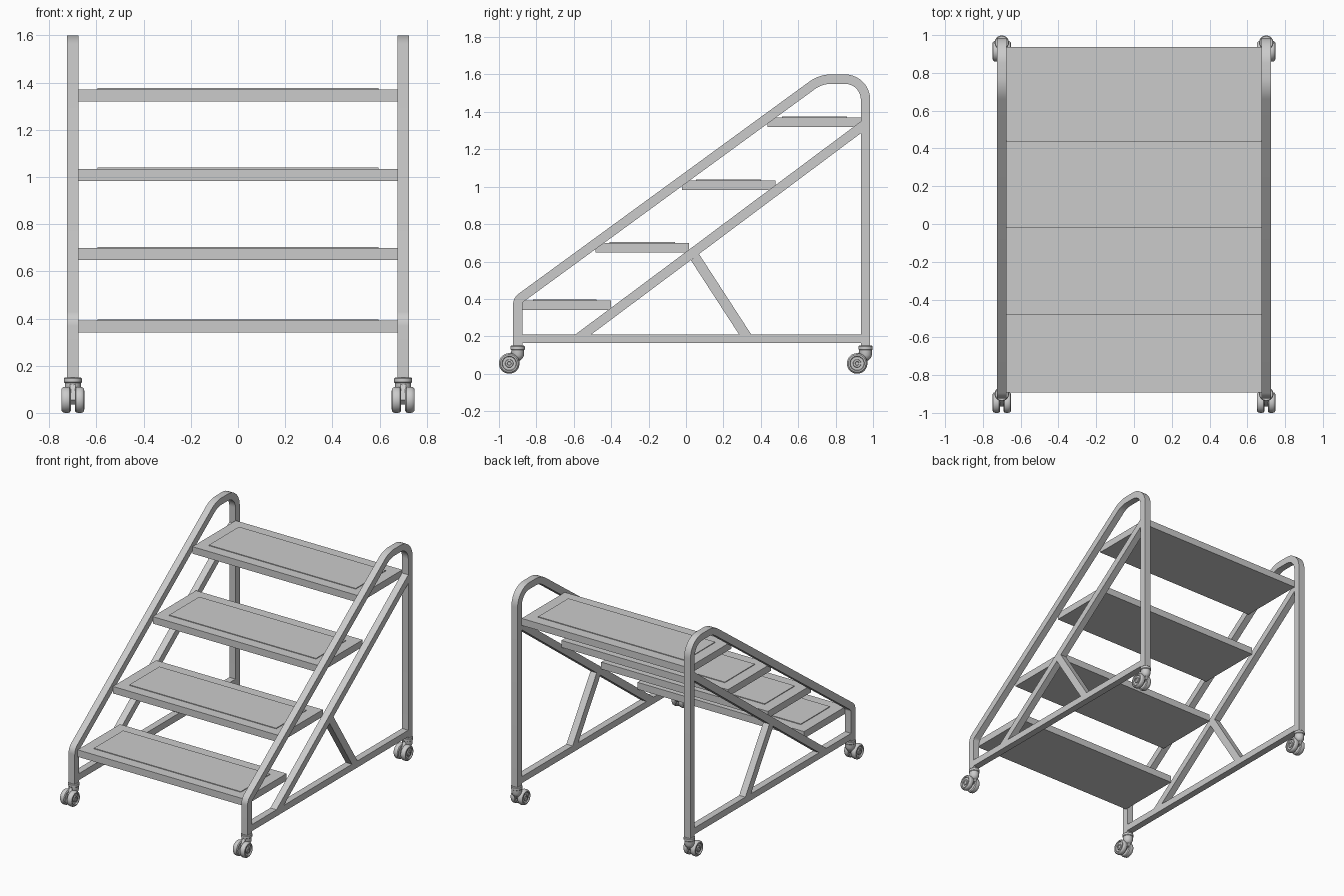
import bpy, bmesh, math
from mathutils import Vector

if "Cube" in bpy.data.objects:
    bpy.data.objects.remove(bpy.data.objects["Cube"])

grey = bpy.data.materials.new("light grey metal")
grey.diffuse_color = (0.6, 0.6, 0.6, 1)
grey.use_nodes = True
grey.node_tree.nodes["Principled BSDF"].inputs["Base Color"].default_value = grey.diffuse_color

W = 0.70      # x of each side frame
H = 0.025     # half thickness of the square tube


def finish(bm, name, smooth=False):
    bmesh.ops.recalc_face_normals(bm, faces=bm.faces)
    me = bpy.data.meshes.new(name)
    bm.to_mesh(me)
    bm.free()
    ob = bpy.data.objects.new(name, me)
    bpy.context.collection.objects.link(ob)
    me.materials.append(grey)
    if smooth:
        bpy.ops.object.select_all(action='DESELECT')
        ob.select_set(True)
        bpy.context.view_layer.objects.active = ob
        bpy.ops.object.shade_smooth_by_angle(angle=math.radians(32))
    return ob


def prism(name, pts, x0, x1):
    """Extrude a side profile of (y, z) points along x."""
    bm = bmesh.new()
    f = bm.faces.new([bm.verts.new((x0, y, z)) for y, z in pts])
    ext = bmesh.ops.extrude_face_region(bm, geom=[f])
    bmesh.ops.translate(bm, vec=(x1 - x0, 0, 0),
                        verts=[g for g in ext["geom"] if isinstance(g, bmesh.types.BMVert)])
    return finish(bm, name)


def box(name, x0, x1, y0, y1, z0, z1):
    return prism(name, [(y0, z0), (y1, z0), (y1, z1), (y0, z1)], x0, x1)


def fillet(pts, radii, steps):
    """Round the inner corners of a 2D polyline."""
    out = [Vector(pts[0])]
    for i in range(1, len(pts) - 1):
        p = Vector(pts[i])
        a = (Vector(pts[i - 1]) - p).normalized()
        b = (Vector(pts[i + 1]) - p).normalized()
        half = a.angle(b) / 2
        r = radii[i - 1]
        c = p + (a + b).normalized() * (r / math.sin(half))
        s = p + a * (r / math.tan(half)) - c
        e = p + b * (r / math.tan(half)) - c
        sweep = math.pi - 2 * half
        for k in range(steps + 1):
            t = k / steps
            out.append(c + (s * math.sin((1 - t) * sweep) + e * math.sin(t * sweep)) / math.sin(sweep))
    out.append(Vector(pts[-1]))
    return out


def sweep_tube(name, path, x):
    """Square tube along a path in the y-z plane."""
    bm = bmesh.new()
    rings = []
    for i, p in enumerate(path):
        d0 = (p - path[max(i - 1, 0)]).normalized()
        d1 = (path[min(i + 1, len(path) - 1)] - p).normalized()
        t = (d0 + d1).normalized()
        n = Vector((-t.y, t.x))
        ref = d1 if d1.length else d0
        n *= H / max(t.dot(ref), 0.3)
        rings.append([bm.verts.new((x + sx * H, p.x + s * n.x, p.y + s * n.y))
                      for sx, s in ((-1, -1), (1, -1), (1, 1), (-1, 1))])
    for a, b in zip(rings, rings[1:]):
        for k in range(4):
            bm.faces.new((a[k], a[(k + 1) % 4], b[(k + 1) % 4], b[k]))
    bm.faces.new(rings[0])
    bm.faces.new(rings[-1])
    return finish(bm, name, True)


def lathe(name, profile, axis, loc, steps=32):
    """Spin a (radius, height) profile around the x or z axis."""
    bm = bmesh.new()
    co = [(h, r, 0) if axis == 'X' else (r, 0, h) for r, h in profile]
    vs = [bm.verts.new(c) for c in co]
    es = [bm.edges.new(p) for p in zip(vs, vs[1:])]
    bmesh.ops.spin(bm, geom=vs + es, cent=(0, 0, 0), steps=steps, angle=2 * math.pi,
                   axis=(1, 0, 0) if axis == 'X' else (0, 0, 1))
    bmesh.ops.remove_doubles(bm, verts=bm.verts, dist=1e-5)
    bmesh.ops.translate(bm, verts=bm.verts, vec=loc)
    return finish(bm, name, True)


# Outline of the bent side frame
FRONT, BACK = -0.90, 0.96
frame_path = fillet([(FRONT, 0.148), (FRONT, 0.393), (0.72, 1.575), (BACK, 1.575), (BACK, 0.148)],
                    [0.05, 0.17, 0.11], 10)

# Profile of a caster wheel: rounded tyre, recessed disc and hub (height runs outward)
wheel_profile = [(0, -0.019), (0.046, -0.019), (0.053, -0.014), (0.055, -0.006), (0.055, 0.006),
                 (0.053, 0.014), (0.047, 0.020), (0.039, 0.021), (0.036, 0.013), (0.022, 0.013),
                 (0.020, 0.019), (0.011, 0.019), (0.009, 0.015), (0, 0.015)]
collar_profile = [(0, 0.150), (0.034, 0.150), (0.038, 0.146), (0.038, 0.130), (0.034, 0.126),
                  (0.034, 0.100), (0.028, 0.084), (0.016, 0.072), (0, 0.068)]

for side, s in (("left", -1), ("right", 1)):
    x = s * W
    # side frame with its rails and braces
    sweep_tube(side + "_bent_frame", frame_path, x)
    box(side + "_bottom_rail", x - H, x + H, FRONT + H, BACK - H, 0.163, 0.211)
    prism(side + "_long_diagonal",
          [(-0.59, 0.211), (-0.505, 0.211), (0.935, 1.286), (0.935, 1.349)], x - H, x + H)
    prism(side + "_short_brace",
          [(0.283, 0.211), (0.348, 0.211), (0.0695, 0.640), (0.026, 0.607)], x - H, x + H)
    # twin-wheel casters, all trailing toward the front
    for end, y in (("front", FRONT), ("back", BACK)):
        name = side + "_" + end + "_caster"
        ay = y - 0.045
        lathe(name + "_collar", collar_profile, 'Z', (x, y, 0))
        prism(name + "_web", [(y + 0.030, 0.125), (y + 0.030, 0.098), (y + 0.004, 0.055),
                              (ay, 0.035), (ay - 0.02, 0.055), (ay - 0.01, 0.085), (y - 0.03, 0.125)],
              x - 0.012, x + 0.012)
        for w in (-1, 1):
            lathe(name + ("_inner_wheel" if w * s < 0 else "_outer_wheel"),
                  [(r, h * w) for r, h in wheel_profile], 'X', (x + w * 0.0275, ay, 0.055))

# Four treads, each with a thin raised mat
treads = [(-0.892, -0.402, 0.391), (-0.483, 0.017, 0.699),
          (-0.022, 0.478, 1.034), (0.437, 0.938, 1.371)]
for i, (y0, y1, top) in enumerate(treads, 1):
    box(f"tread_{i}", -W + H, W - H, y0, y1, top - 0.051, top)
    box(f"tread_mat_{i}", -0.595, 0.595, y0 + 0.075, y1 - 0.077, top, top + 0.005)
